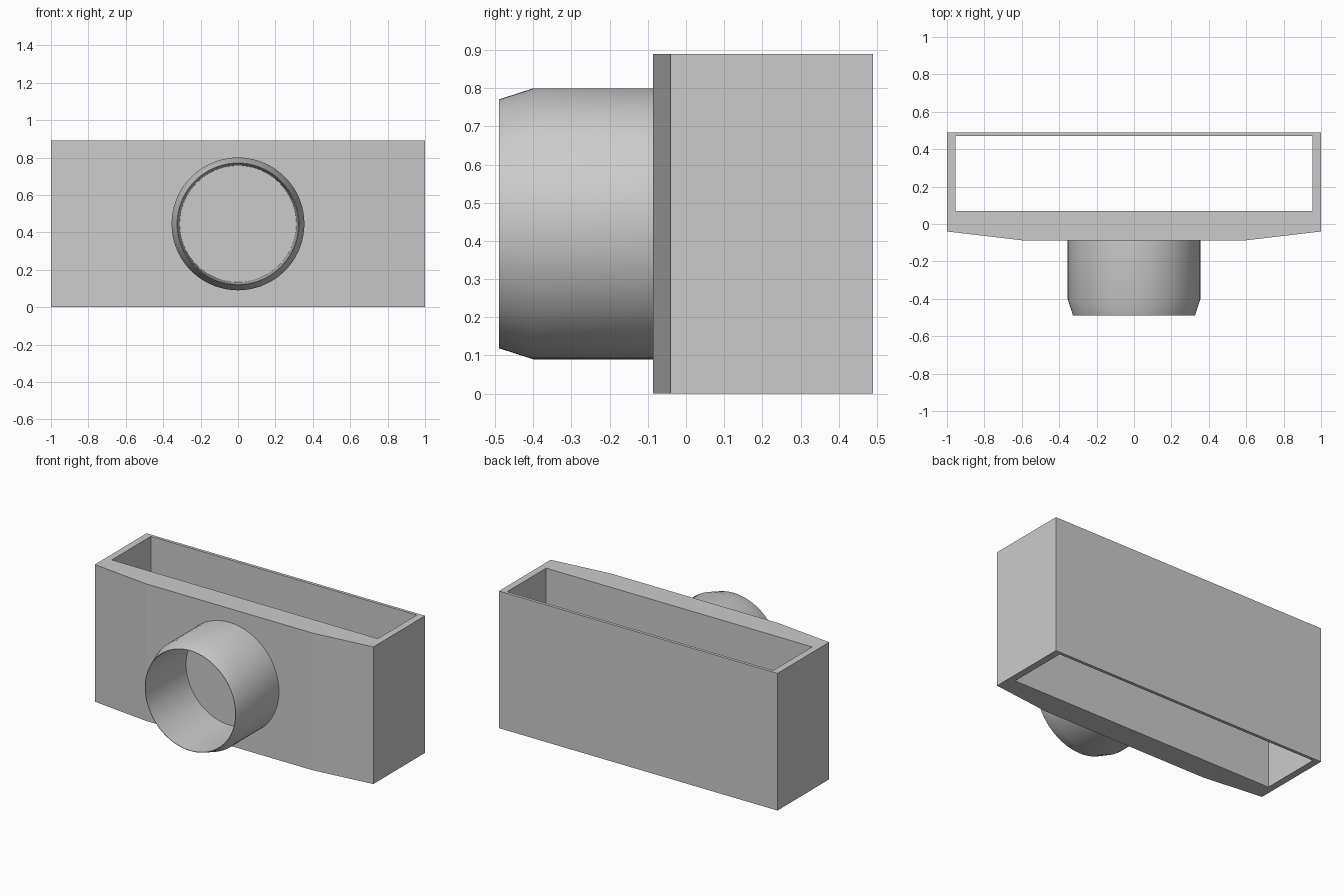
import bpy, bmesh, math
from mathutils import Vector, Matrix

cube = bpy.data.objects.get("Cube")
if cube:
    bpy.data.objects.remove(cube, do_unlink=True)

HEIGHT = 0.89
FRONT = -0.087

grey = bpy.data.materials.new("plain grey")
grey.use_nodes = True
colour = (0.6, 0.6, 0.6, 1)
grey.diffuse_color = colour
grey.node_tree.nodes["Principled BSDF"].inputs["Base Color"].default_value = colour


def add_object(name, bm):
    mesh = bpy.data.meshes.new(name)
    bm.to_mesh(mesh)
    bm.free()
    mesh.materials.append(grey)
    obj = bpy.data.objects.new(name, mesh)
    bpy.context.collection.objects.link(obj)
    return obj


def add_loop(bm, points):
    verts = [bm.verts.new((x, y, 0)) for x, y in points]
    return [bm.edges.new((v, verts[i - 1])) for i, v in enumerate(verts)]


# Sleeve: outline with a rectangular slot, raised to full height
bm = bmesh.new()
outline = [(-1, 0.49), (-1, -0.04), (-0.6, FRONT), (0.6, FRONT), (1, -0.04), (1, 0.49)]
slot = [(-0.955, 0.07), (0.955, 0.07), (0.955, 0.47), (-0.955, 0.47)]
edges = add_loop(bm, outline) + add_loop(bm, slot)
bmesh.ops.triangle_fill(bm, edges=edges, use_beauty=True, normal=(0, 0, 1))
bm.normal_update()
bmesh.ops.reverse_faces(bm, faces=[f for f in bm.faces if f.normal.z < 0])
sleeve = add_object("slotted_sleeve", bm)
solid = sleeve.modifiers.new("height", "SOLIDIFY")
solid.thickness = HEIGHT
solid.offset = 1

# Spout: turned profile with a chamfered mouth and a tapering blind bore
bm = bmesh.new()
profile = [(0.355, FRONT), (0.355, -0.40), (0.326, -0.49), (0.323, -0.49), (0.312, FRONT)]
centre = Vector((0, 0, HEIGHT / 2))
verts = [bm.verts.new((r, y, centre.z)) for r, y in profile]
edges = [bm.edges.new(pair) for pair in zip(verts, verts[1:])]
bmesh.ops.spin(bm, geom=verts + edges, cent=centre, axis=(0, 1, 0),
               angle=math.tau, steps=72, use_merge=True)
bmesh.ops.remove_doubles(bm, verts=bm.verts, dist=0.0005)
bmesh.ops.recalc_face_normals(bm, faces=bm.faces)
# Outer wall must face away from the axis
outer = max(bm.faces, key=lambda f: f.calc_area())
arm = outer.calc_center_median() - centre
arm.y = 0
is_outer = arm.length > 0.335
if (outer.normal.dot(arm) > 0) != is_outer:
    bmesh.ops.reverse_faces(bm, faces=bm.faces)
spout = add_object("round_spout", bm)

bpy.ops.object.select_all(action="DESELECT")
spout.select_set(True)
bpy.context.view_layer.objects.active = spout
bpy.ops.object.shade_smooth_by_angle(angle=math.radians(30))
